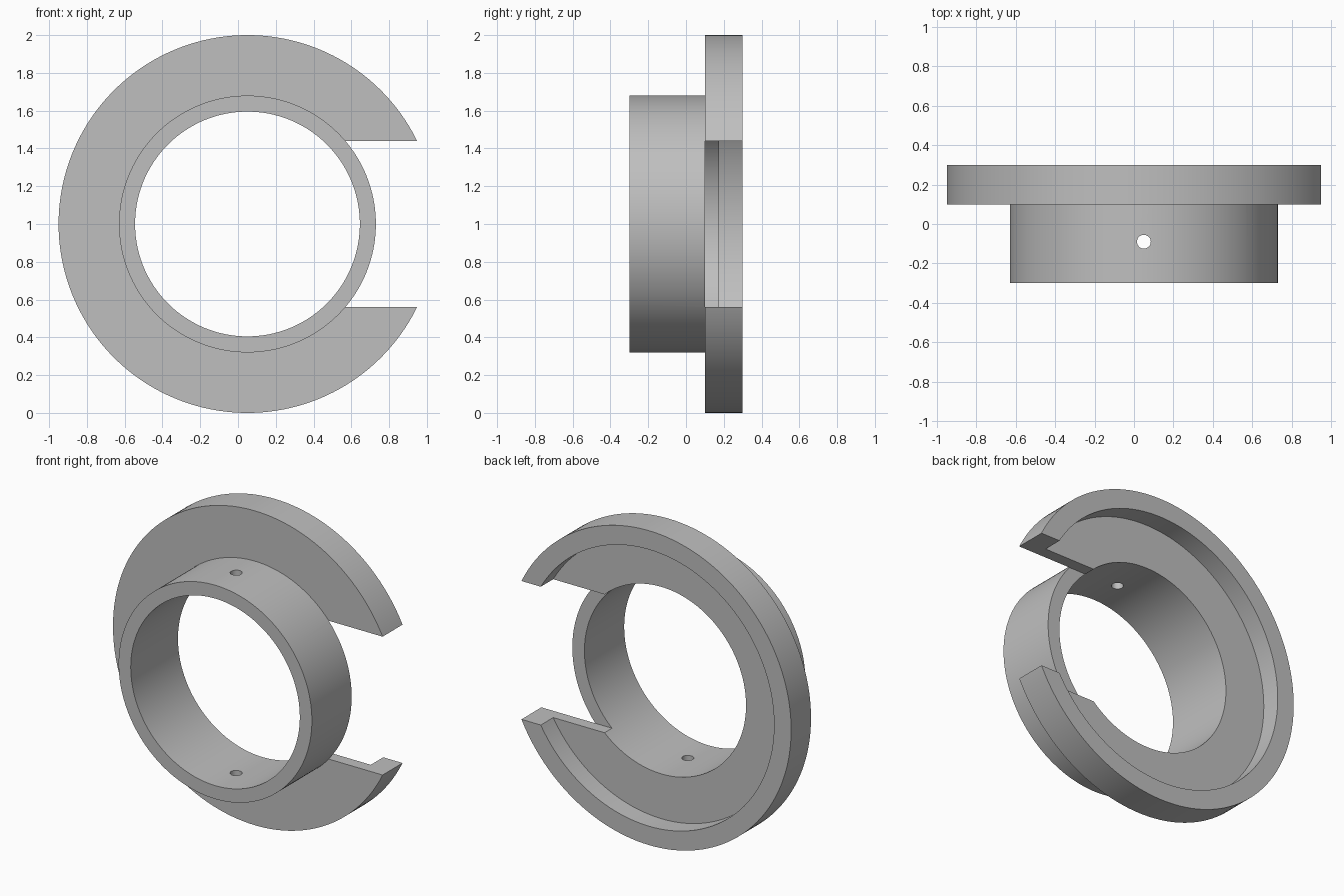
import bpy
import bmesh
from math import cos, sin, tau, radians

if "Cube" in bpy.data.objects:
    bpy.data.objects.remove(bpy.data.objects["Cube"], do_unlink=True)

CX, CZ = 0.05, 1.0            # ring axis, running along y
R_BORE, R_COLLAR, R_RECESS, R_FLANGE = 0.595, 0.68, 0.88, 1.0
Y_FRONT, Y_STEP, Y_FLOOR, Y_BACK = -0.3, 0.1, 0.175, 0.3
GAP = 0.44                    # half height of the side opening
SEGMENTS = 160

grey = bpy.data.materials.new("plain grey")
grey.use_nodes = True
colour = (0.52, 0.52, 0.52, 1)
grey.diffuse_color = colour
grey.node_tree.nodes["Principled BSDF"].inputs["Base Color"].default_value = colour


def lathe(name, profile):
    """Revolve a closed (radius, y) profile around the ring axis."""
    bm = bmesh.new()
    rings = []
    for i in range(SEGMENTS):
        a = tau * i / SEGMENTS
        rings.append([bm.verts.new((CX + r * cos(a), y, CZ + r * sin(a)))
                      for r, y in profile])
    n = len(profile)
    for i, ring in enumerate(rings):
        after = rings[(i + 1) % SEGMENTS]
        for j in range(n):
            k = (j + 1) % n
            bm.faces.new((ring[j], ring[k], after[k], after[j]))
    bmesh.ops.recalc_face_normals(bm, faces=bm.faces)
    mesh = bpy.data.meshes.new(name)
    bm.to_mesh(mesh)
    bm.free()
    obj = bpy.data.objects.new(name, mesh)
    bpy.context.collection.objects.link(obj)
    mesh.materials.append(grey)
    return obj


def cut(body, cutter):
    """Subtract the cutter from the body, then discard it."""
    cutter.hide_render = True
    cutter.data.materials.append(grey)
    mod = body.modifiers.new("cut", 'BOOLEAN')
    mod.operation = 'DIFFERENCE'
    mod.solver = 'EXACT'
    mod.object = cutter
    bpy.ops.object.select_all(action='DESELECT')
    body.select_set(True)
    bpy.context.view_layer.objects.active = body
    bpy.ops.object.modifier_apply(modifier=mod.name)
    bpy.data.objects.remove(cutter, do_unlink=True)


# Collar with a wide flange, recessed at the back
body = lathe("flanged_collar", [
    (R_BORE, Y_FRONT), (R_COLLAR, Y_FRONT), (R_COLLAR, Y_STEP),
    (R_FLANGE, Y_STEP), (R_FLANGE, Y_BACK), (R_RECESS, Y_BACK),
    (R_RECESS, Y_FLOOR), (R_BORE, Y_FLOOR)])

# Opening through the flange on the left side, down to the collar
low, high = Y_STEP - 0.0002, Y_BACK + 0.1
bpy.ops.mesh.primitive_cube_add(size=1, location=(CX + 0.65, (low + high) / 2, CZ))
gap = bpy.context.object
gap.name = "gap_cutter"
gap.scale = (1.1, high - low, 2 * GAP)
cut(body, gap)

# Pin hole through the top and bottom of the collar
bpy.ops.mesh.primitive_cylinder_add(vertices=32, radius=0.035, depth=2.4,
                                    location=(CX, -0.09, CZ))
pin = bpy.context.object
pin.name = "pin_hole_cutter"
cut(body, pin)

body.select_set(True)
bpy.context.view_layer.objects.active = body
bpy.ops.object.shade_smooth_by_angle(angle=radians(30))
